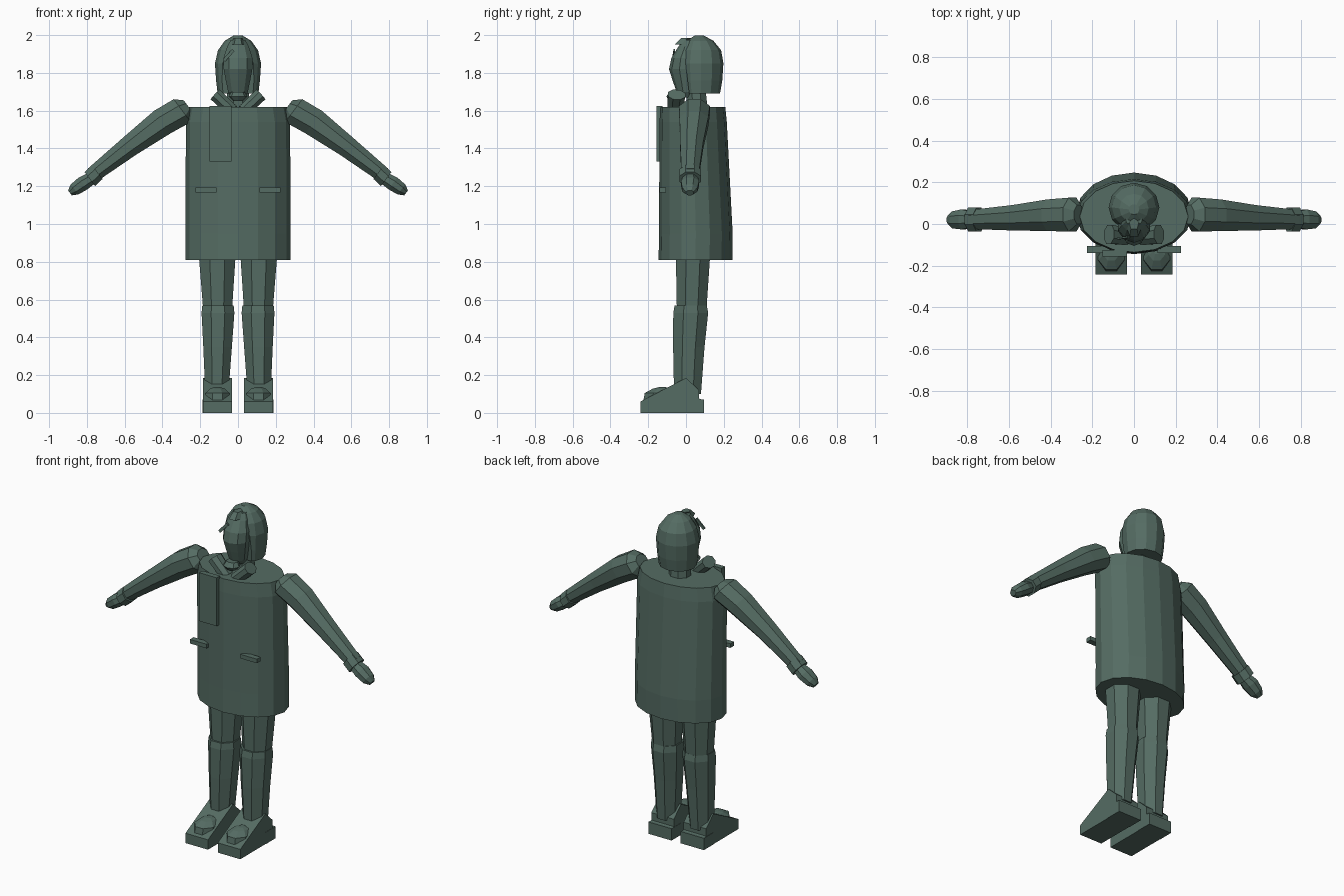
import bpy, bmesh, math
from mathutils import Vector

if "Cube" in bpy.data.objects:
    bpy.data.objects.remove(bpy.data.objects["Cube"])

green = bpy.data.materials.new("dark_green")
green.diffuse_color = (0.09, 0.15, 0.125, 1)
green.use_nodes = True
green.node_tree.nodes["Principled BSDF"].inputs["Base Color"].default_value = green.diffuse_color


def finish(name, bm):
    bmesh.ops.recalc_face_normals(bm, faces=bm.faces[:])
    me = bpy.data.meshes.new(name)
    bm.to_mesh(me)
    bm.free()
    me.materials.append(green)
    ob = bpy.data.objects.new(name, me)
    bpy.context.collection.objects.link(ob)
    return ob


def loft(name, rings, n=8, axis=None, turn=0.5, cut_y=None):
    """Rings are (x, y, z, radius along y, radius across), joined and capped."""
    d = Vector(axis or (0, 0, 1)).normalized()
    u = Vector((0, 1, 0))
    u = (u - d * u.dot(d)).normalized()
    v = d.cross(u)
    bm = bmesh.new()
    loops = []
    for x, y, z, a, b in rings:
        loop = []
        for i in range(n):
            t = (i + turn) * 2 * math.pi / n
            loop.append(bm.verts.new(Vector((x, y, z)) + u * a * math.cos(t) + v * b * math.sin(t)))
        loops.append(loop)
    for p, q in zip(loops, loops[1:]):
        for i in range(n):
            j = (i + 1) % n
            bm.faces.new((p[i], p[j], q[j], q[i]))
    bm.faces.new(loops[0])
    bm.faces.new(loops[-1])
    if cut_y is not None:
        geom = bm.verts[:] + bm.edges[:] + bm.faces[:]
        r = bmesh.ops.bisect_plane(bm, geom=geom, plane_co=(0, cut_y, 1.83),
                                   plane_no=(0, -1, -0.12), clear_outer=True)
        edges = [e for e in r["geom_cut"] if isinstance(e, bmesh.types.BMEdge)]
        bmesh.ops.holes_fill(bm, edges=edges)
    return finish(name, bm)


def extrude_x(name, profile, x0, x1):
    """Extrude a (y, z) profile from x0 to x1."""
    bm = bmesh.new()
    f = bm.faces.new([bm.verts.new((x0, y, z)) for y, z in profile])
    r = bmesh.ops.extrude_face_region(bm, geom=[f])
    bmesh.ops.translate(bm, vec=(x1 - x0, 0, 0),
                        verts=[e for e in r["geom"] if isinstance(e, bmesh.types.BMVert)])
    return finish(name, bm)


def box(name, x0, x1, y0, y1, z0, z1):
    return extrude_x(name, [(y0, z0), (y1, z0), (y1, z1), (y0, z1)], x0, x1)


# coat
loft("coat", [(0, .05, .81, .195, .278), (0, .052, .95, .195, .278),
              (0, .038, 1.54, .178, .276), (0, .036, 1.62, .172, .26)], n=16, turn=0)
# neck, hair and face
loft("neck", [(0, .06, 1.6, .06, .065), (0, .05, 1.74, .055, .06)])
loft("hair", [(0, .08, 1.69, .1, .108), (0, .08, 1.76, .112, .116), (0, .08, 1.85, .118, .122),
              (0, .08, 1.92, .106, .106), (0, .075, 1.97, .07, .07), (0, .07, 1.997, .025, .025)],
     n=12, turn=0, cut_y=0.0)
loft("face", [(0, .01, 1.67, .03, .035), (0, 0, 1.70, .05, .055), (0, -.005, 1.76, .066, .068),
              (0, -.01, 1.82, .08, .08), (0, -.005, 1.88, .072, .08), (0, .01, 1.94, .05, .06),
              (0, .025, 1.975, .04, .04)], n=10, turn=0)
loft("forelock", [(-.075, -.07, 1.865, .006, .012), (-.025, -.062, 1.92, .006, .012)],
     n=4, axis=(.05, 0, .055))
loft("front_hair", [(0, -.035, 1.95, .03, .035), (0, .0, 1.985, .03, .025)], n=5, turn=0)
# scarf and coat details
loft("scarf_knot", [(0, -.06, 1.65, .025, .025), (0, -.06, 1.675, .045, .05),
                    (0, -.055, 1.70, .03, .035)], turn=0)
box("scarf_end", -.152, -.034, -.157, -.125, 1.33, 1.625)
for s, side in ((-1, "left"), (1, "right")):
    loft("scarf_roll_" + side, [(s * .03, -.06, 1.60, .042, .036), (s * .12, -.05, 1.685, .05, .038)],
         axis=(s * .09, .01, .085))
    box("pocket_" + side, s * .17 - .056, s * .17 + .056, -.14, -.105, 1.167, 1.192)
    # arm, cuff and hand
    arm = (s * .8, 0, -.6)
    loft("arm_" + side, [(s * .265, .045, 1.625, .05, .04), (s * .295, .045, 1.6, .088, .082),
                         (s * .40, .042, 1.54, .082, .08), (s * .57, .03, 1.415, .066, .062),
                         (s * .77, .022, 1.26, .05, .045)], axis=arm)
    loft("cuff_" + side, [(s * .745, .022, 1.275, .062, .05), (s * .785, .022, 1.238, .062, .05)], axis=arm)
    loft("hand_" + side, [(s * .775, .022, 1.243, .04, .036), (s * .82, .022, 1.215, .052, .042),
                          (s * .865, .02, 1.183, .044, .036), (s * .89, .02, 1.165, .022, .018)], axis=arm)
    # leg
    loft("thigh_" + side, [(s * .108, .03, .55, .085, .083), (s * .11, .037, .83, .098, .105)])
    loft("shin_" + side, [(s * .112, .008, .1, .077, .066), (s * .108, .015, .35, .09, .082),
                          (s * .106, .025, .53, .1, .094), (s * .106, .025, .568, .092, .09)])
    # shoe
    c = s * .109
    extrude_x("shoe_" + side, [(-.242, 0), (.085, 0), (.085, .07), (.07, .075), (.07, .12), (0, .185),
                               (-.242, .06)], c - .076, c + .076)
    box("heel_" + side, c - .078, c + .078, 0, .095, 0, .072)
    loft("toe_cap_" + side, [(c, -.145, .06, .088, .07), (c, -.14, .105, .085, .068),
                             (c, -.13, .128, .05, .042), (c, -.125, .136, .02, .018)])
